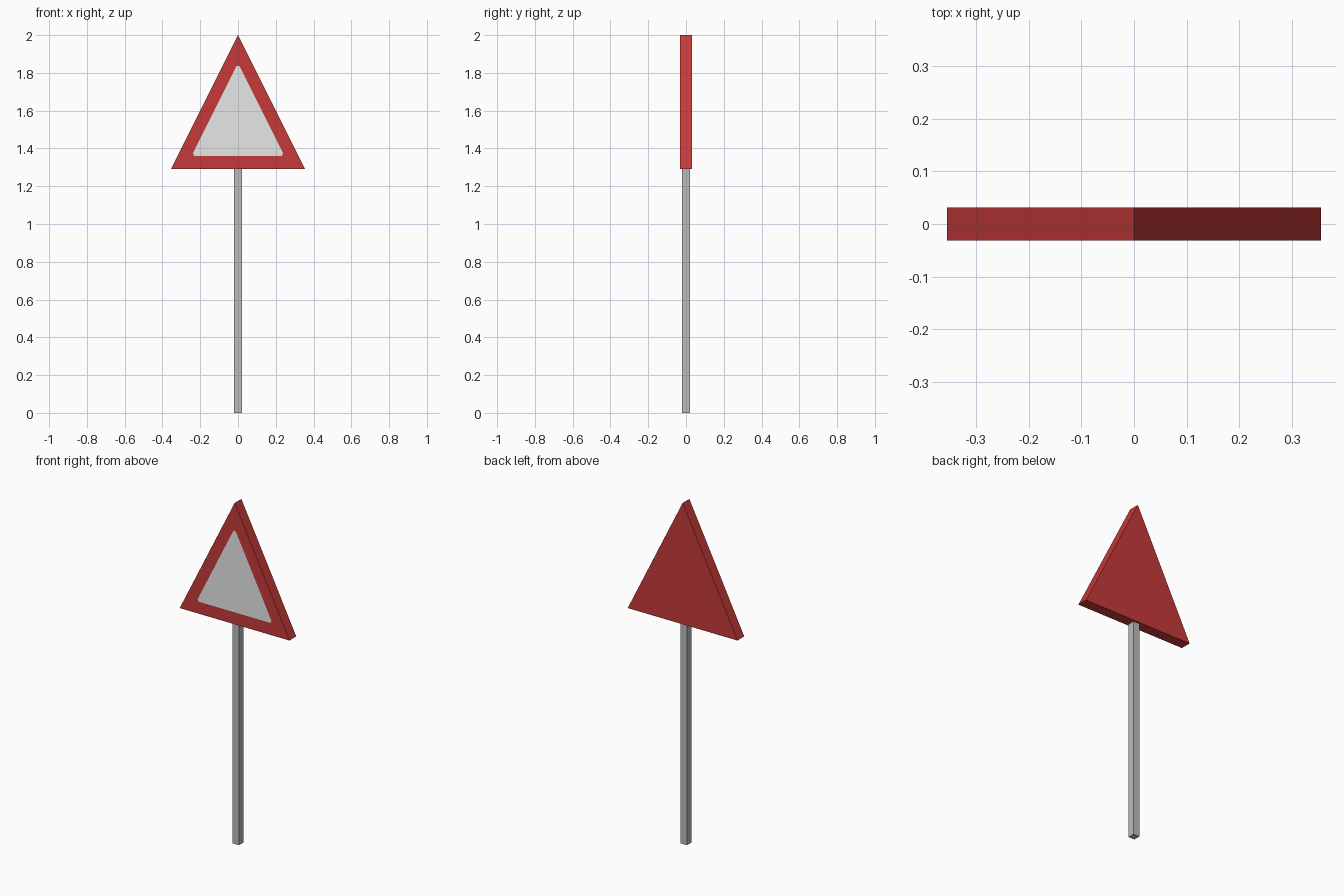
import bpy, bmesh

if "Cube" in bpy.data.objects:
    bpy.data.objects.remove(bpy.data.objects["Cube"])


def material(name, rgb):
    m = bpy.data.materials.new(name)
    m.diffuse_color = (*rgb, 1)
    m.use_nodes = True
    m.node_tree.nodes["Principled BSDF"].inputs["Base Color"].default_value = m.diffuse_color
    return m


def make_object(name, bm, mats):
    bmesh.ops.recalc_face_normals(bm, faces=bm.faces)
    me = bpy.data.meshes.new(name)
    bm.to_mesh(me)
    bm.free()
    for m in mats:
        me.materials.append(m)
    ob = bpy.data.objects.new(name, me)
    bpy.context.collection.objects.link(ob)
    return ob


red = material("sign red", (0.57, 0.042, 0.042))
pale = material("panel pale grey", (0.80, 0.80, 0.80))
grey = material("pole grey", (0.50, 0.50, 0.50))

BASE, HALF_W, HALF_T = 1.291, 0.355, 0.0315

# triangular sign board: red border with a flush pale panel, corners clipped
outer = [(-HALF_W, BASE), (HALF_W, BASE), (0, 2.0)]
inner = [(-0.239, 1.374), (-0.232, 1.361), (0.232, 1.361),
         (0.239, 1.374), (0.008, 1.836), (-0.008, 1.836)]
bm = bmesh.new()
front = [bm.verts.new((x, -HALF_T, z)) for x, z in outer]
back = [bm.verts.new((x, HALF_T, z)) for x, z in outer]
panel = [bm.verts.new((x, -HALF_T, z)) for x, z in inner]
for i in range(3):
    j = (i + 1) % 3
    a, b, c = panel[2 * i], panel[2 * i + 1], panel[2 * j]
    bm.faces.new((front[i], b, a))                    # border corner
    bm.faces.new((front[i], front[j], c, b))          # border side
    bm.faces.new((front[i], back[i], back[j], front[j]))  # rim
bm.faces.new(back)
bm.faces.new(panel).material_index = 1
make_object("sign_board", bm, [red, pale])

# square pole
bm = bmesh.new()
bmesh.ops.create_cube(bm, size=1)
for v in bm.verts:
    v.co = (v.co.x * 0.04, v.co.y * 0.04, (v.co.z + 0.5) * BASE)
make_object("pole", bm, [grey])
